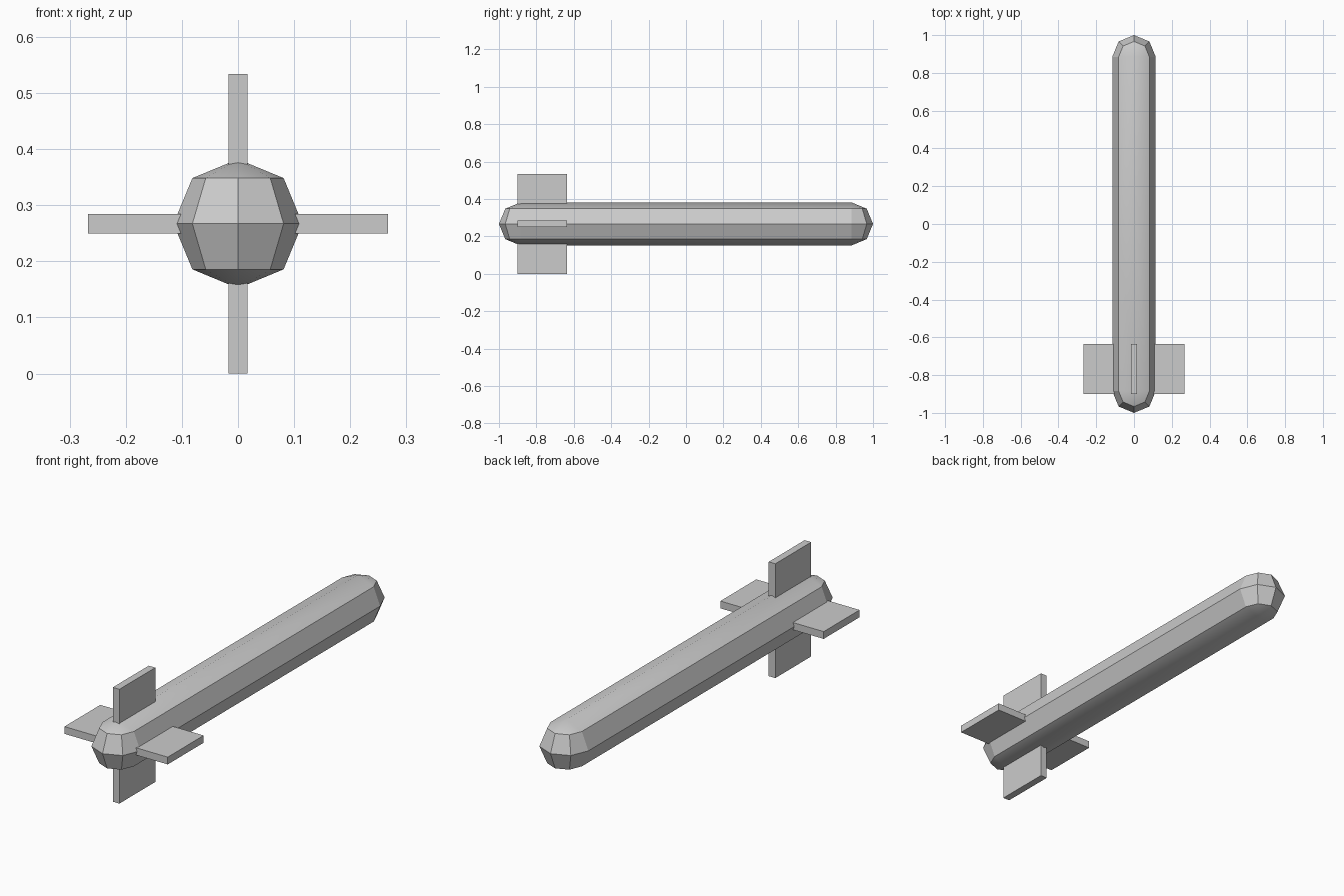
import bpy, bmesh
from mathutils import Matrix, Vector

if "Cube" in bpy.data.objects:
    bpy.data.objects.remove(bpy.data.objects["Cube"])

R, HALF, ZC = 0.115, 0.885, 0.267   # body radius, half length of the straight part, axis height


def add_object(name, bm, location):
    mesh = bpy.data.meshes.new(name)
    bm.to_mesh(mesh)
    bm.free()
    obj = bpy.data.objects.new(name, mesh)
    obj.location = location
    bpy.context.collection.objects.link(obj)
    return obj


# Body: half of an eight-sided sphere, its rim extruded to the middle, then mirrored
bm = bmesh.new()
bmesh.ops.create_uvsphere(bm, u_segments=8, v_segments=4, radius=R)
back = [f for f in bm.faces if f.calc_center_median().y < 0]
bmesh.ops.delete(bm, geom=back, context='FACES')
bmesh.ops.translate(bm, verts=bm.verts, vec=(0, HALF, 0))
rim = [e for e in bm.edges if e.is_boundary]
new = bmesh.ops.extrude_edge_only(bm, edges=rim)['geom']
for v in new:
    if isinstance(v, bmesh.types.BMVert):
        v.co.y = 0
bmesh.ops.recalc_face_normals(bm, faces=bm.faces)
if sum(f.normal.dot(f.calc_center_median() - Vector((0, HALF / 2, 0))) for f in bm.faces) < 0:
    bmesh.ops.reverse_faces(bm, faces=bm.faces)
# The top and bottom ridges are softly shaded, the sides are flat
for f in bm.faces:
    f.smooth = abs(f.calc_center_median().z) > R * 0.715
body = add_object("body", bm, (0, 0, ZC))
mirror = body.modifiers.new("mirror", 'MIRROR')
mirror.use_axis = (False, True, False)
mirror.use_clip = True

# Tail fins: two crossing plates through the body
for name, size in (("vertical_tail_fins", (0.034, 0.265, 0.534)),
                   ("horizontal_tail_fins", (0.534, 0.265, 0.034))):
    bm = bmesh.new()
    bmesh.ops.create_cube(bm, size=1, matrix=Matrix.Diagonal((*size, 1)))
    add_object(name, bm, (0, -0.7675, ZC))
